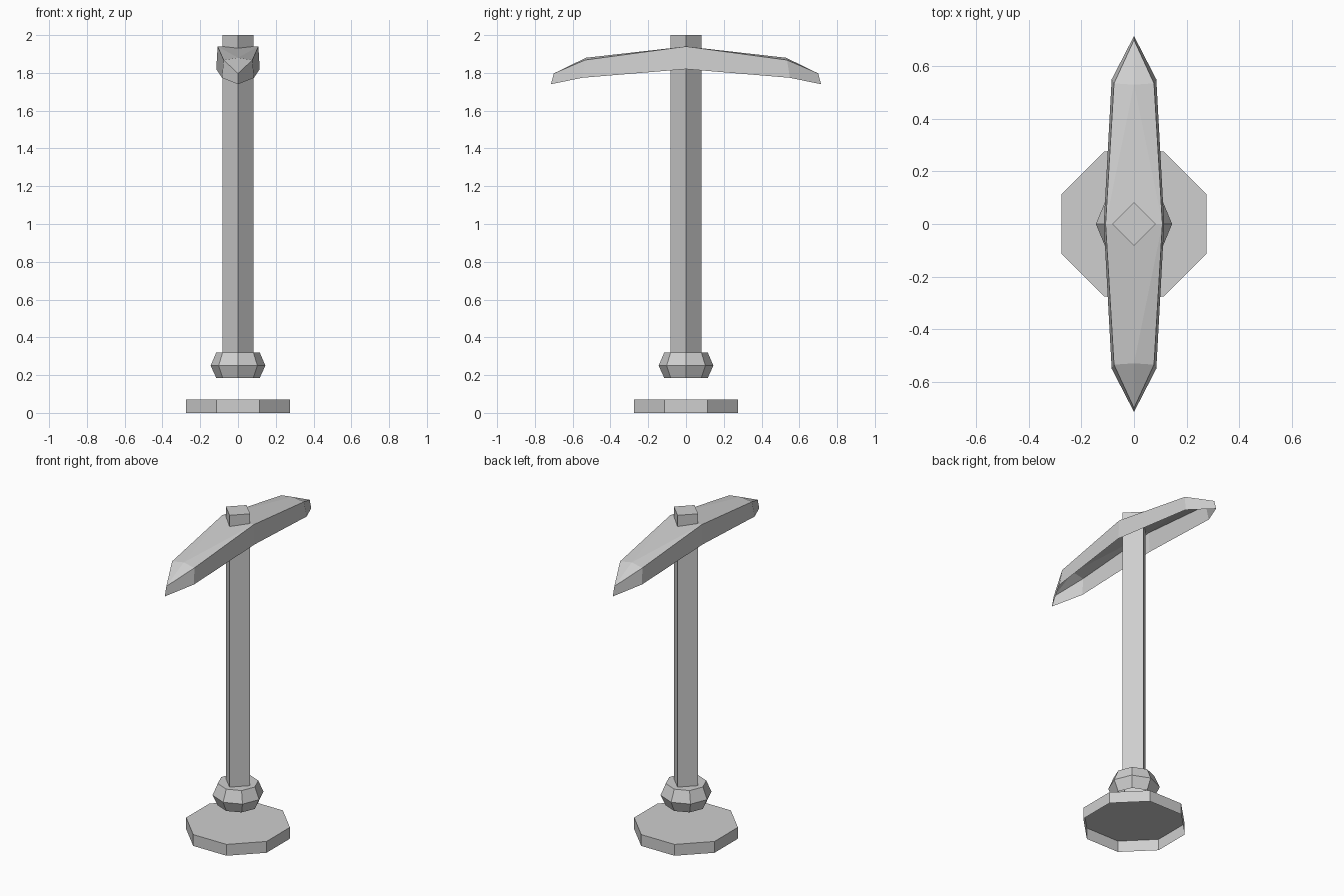
import bpy
import bmesh
import math

cube = bpy.data.objects.get("Cube")
if cube:
    bpy.data.objects.remove(cube, do_unlink=True)

# One flat grey for every part
grey = bpy.data.materials.new("plain_grey")
grey.use_nodes = True
COLOR = (0.62, 0.62, 0.62, 1.0)
grey.diffuse_color = COLOR
bsdf = next(n for n in grey.node_tree.nodes if n.type == "BSDF_PRINCIPLED")
bsdf.inputs["Base Color"].default_value = COLOR


def add_object(name, bm):
    """Turn a bmesh into a flat-shaded object."""
    mesh = bpy.data.meshes.new(name)
    bm.to_mesh(mesh)
    bm.free()
    mesh.materials.append(grey)
    obj = bpy.data.objects.new(name, mesh)
    bpy.context.collection.objects.link(obj)
    return obj


def turned(name, sides, profile, turn=0.0):
    """Stack rings of (radius, z) from bottom to top; capped above, open below."""
    bm = bmesh.new()
    rings = []
    for radius, z in profile:
        angles = [turn + 2 * math.pi * i / sides for i in range(sides)]
        rings.append([bm.verts.new((radius * math.cos(a), radius * math.sin(a), z))
                      for a in angles])
    for low, high in zip(rings, rings[1:]):
        for i in range(sides):
            j = (i + 1) % sides
            bm.faces.new((low[i], low[j], high[j], high[i]))
    bm.faces.new(rings[-1])
    return add_object(name, bm)


# Octagonal foot plate, flats facing the axes
foot_radius = 0.275 / math.cos(math.pi / 8)
turned("foot_plate", 8, [(foot_radius, 0.0), (foot_radius, 0.07)], math.pi / 8)

# Eight-sided knob at the lower end of the handle
turned("handle_knob", 8, [(0.115, 0.185), (0.145, 0.25), (0.115, 0.32)])

# Four-sided handle, corners on the axes
turned("handle", 4, [(0.083, 0.25), (0.083, 2.0)])

# Pick head: one quarter of a hollow, downward curving shell, mirrored twice
points = {
    "mid_crown": (0, 0, 1.94),
    "mid_edge": (0.108, 0, 1.94),
    "mid_low": (0.115, 0, 1.82),
    "end_crown": (0, 0.53, 1.88),
    "end_edge": (0.076, 0.535, 1.868),
    "end_low": (0.085, 0.55, 1.774),
    "tip_top": (0, 0.70, 1.797),
    "tip_low": (0, 0.715, 1.74),
}
faces = [
    ("mid_crown", "mid_edge", "end_crown"),
    ("mid_edge", "end_edge", "end_crown"),
    ("end_edge", "tip_top", "end_crown"),
    ("mid_low", "end_low", "end_edge", "mid_edge"),
    ("end_low", "tip_low", "tip_top", "end_edge"),
]
bm = bmesh.new()
verts = {key: bm.verts.new(co) for key, co in points.items()}
for face in faces:
    bm.faces.new([verts[key] for key in face])
head = add_object("pick_head", bm)
mirror = head.modifiers.new("mirror", "MIRROR")
mirror.use_axis = (True, True, False)
mirror.use_clip = True
